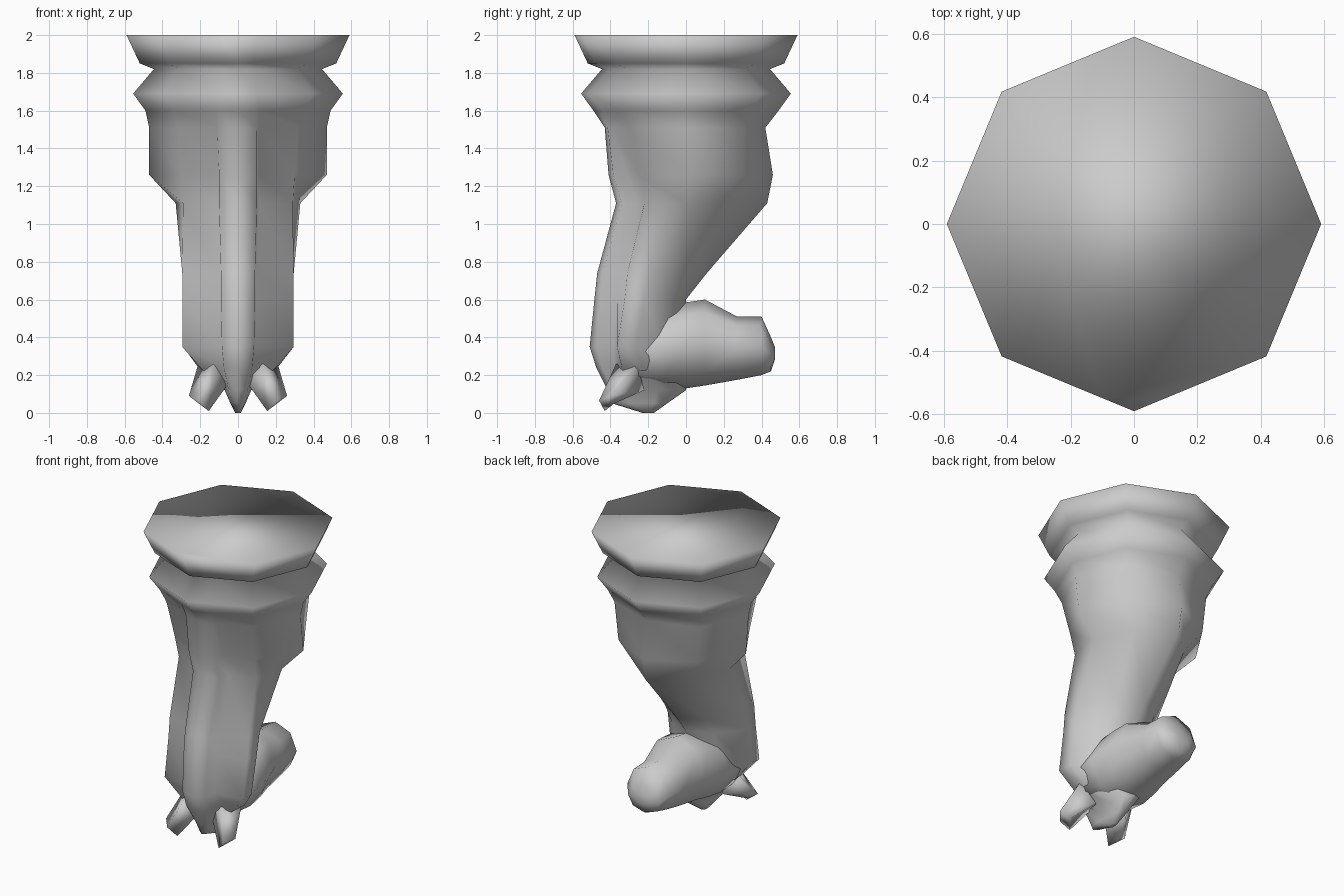
import bpy, bmesh, math

if "Cube" in bpy.data.objects:
    bpy.data.objects.remove(bpy.data.objects["Cube"])


def loft(name, rings):
    """Skin a list of equal-length closed rings and cap both ends."""
    bm = bmesh.new()
    loops = [[bm.verts.new(p) for p in ring] for ring in rings]
    n = len(loops[0])
    for a, b in zip(loops, loops[1:]):
        for i in range(n):
            j = (i + 1) % n
            bm.faces.new((a[i], a[j], b[j], b[i]))
    bm.faces.new(loops[0])
    bm.faces.new(loops[-1])
    bmesh.ops.recalc_face_normals(bm, faces=bm.faces)
    for f in bm.faces:
        f.smooth = True
    mesh = bpy.data.meshes.new(name)
    bm.to_mesh(mesh)
    bm.free()
    obj = bpy.data.objects.new(name, mesh)
    bpy.context.collection.objects.link(obj)
    return obj


def mirrored_ring(z, depth, half):
    """Half outline: front centre, ridge edge, (valley), corner, side, back corner, back."""
    x, y = half[1]
    half = half[:2] + [(x + .01, y + depth)] + half[2:]
    left = [(-x, y) for x, y in half[-2:0:-1]]
    return [(x, y, z) for x, y in half + left]


def collar(z, r):
    d = r * math.sqrt(0.5)
    w = 0.1
    return mirrored_ring(z, .004, [(0, -r), (w, -r + w * 0.414), (d, -d), (r, 0), (d, d), (0, r)])


# Leg: octagonal flared collar running into a shin with a raised front ridge
rings = [collar(z, r) for z, r in
         ((2, .59), (1.85, .52), (1.82, .445), (1.69, .555), (1.6, .49))]
shin = (
    (1.51, .03, [(0, -.43), (.1, -.415), (.32, -.31), (.47, 0), (.32, .31), (0, .42)]),
    (1.26, .07, [(0, -.41), (.1, -.385), (.3, -.25), (.47, .03), (.29, .31), (0, .46)]),
    (1.11, .08, [(0, -.37), (.1, -.34), (.29, -.22), (.33, 0), (.20, .24), (0, .43)]),
    (.74, .09, [(0, -.47), (.09, -.44), (.295, -.31), (.295, -.19), (.15, .01), (0, .11)]),
    (.60, .09, [(0, -.485), (.09, -.455), (.295, -.325), (.295, -.22), (.16, -.07), (0, .0)]),
    (.35, .09, [(0, -.51), (.085, -.475), (.295, -.365), (.29, -.27), (.19, -.12), (0, .02)]),
    (.24, .07, [(0, -.475), (.075, -.445), (.20, -.34), (.21, -.23), (.16, -.10), (0, .02)]),
    (.12, .04, [(0, -.415), (.05, -.385), (.07, -.30), (.07, -.15), (.05, -.03), (0, .0)]),
    (.05, .03, [(0, -.39), (.025, -.37), (.04, -.30), (.04, -.17), (.03, -.12), (0, -.10)]),
    (.0, .005, [(0, -.23), (.005, -.225), (.015, -.21), (.015, -.19), (.01, -.18), (0, -.17)]),
)
rings += [mirrored_ring(*ring) for ring in shin]
loft("leg", rings)

# Heel: rounded octagonal block pointing backwards
heel = []
for y, bottom, top, hw in ((-.28, .15, .48, .25), (-.12, .12, .56, .25), (0, .13, .585, .235),
                           (.1, .145, .6, .21), (.27, .175, .51, .175), (.4, .2, .51, .16),
                           (.45, .22, .4, .12), (.47, .28, .35, .05)):
    mid, hh = (bottom + top) / 2, (top - bottom) / 2
    heel.append([(hw * math.cos(a), y, mid + hh * math.sin(a))
                 for a in (k * math.pi / 4 for k in range(8))])
loft("heel", heel)

# Side toes: blunt four-sided prongs, mirrored
root = [(.21, -.26, .26), (.13, -.37, .26), (.04, -.34, .17), (.12, -.22, .12)]
tip = [(.26, -.40, .09), (.21, -.46, .065), (.155, -.43, .01), (.2, -.38, .05)]
for side, label in ((1, "right"), (-1, "left")):
    loft(label + "_toe", [[(side * x, y, z) for x, y, z in ring] for ring in (root, tip)])
